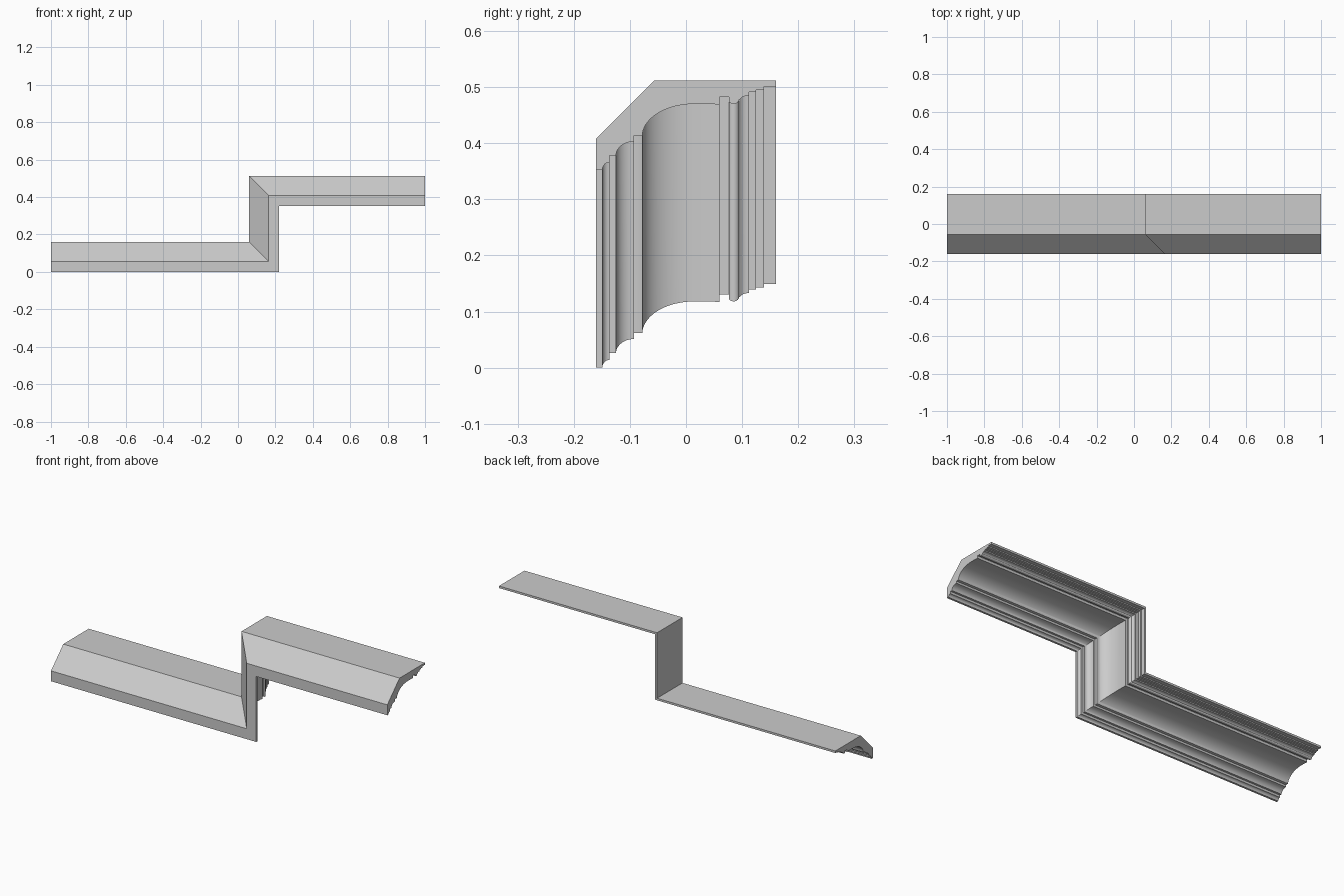
import bpy, bmesh, math

if "Cube" in bpy.data.objects:
    bpy.data.objects.remove(bpy.data.objects["Cube"])


def arc(cy, ch, ry, rh, a0, a1, n=10):
    """Points (y, h) on an elliptical arc, angles in degrees."""
    out = []
    for i in range(n + 1):
        a = math.radians(a0 + (a1 - a0) * i / n)
        out.append((cy + ry * math.cos(a), ch + rh * math.sin(a)))
    return out


# Moulded underside, running from the front lip to the back edge
profile = [(-0.16, 0.0), (-0.149, 0.0)]
profile += arc(-0.136, 0.001, 0.013, 0.013, 175, 90, 6)       # small cove
profile += [(-0.136, 0.026)]
profile += [(-0.125, 0.026)]
profile += arc(-0.093, 0.025, 0.032, 0.026, 175, 90, 8)       # second cove
profile += [(-0.093, 0.062), (-0.078, 0.062)]
profile += arc(0.015, 0.060, 0.093, 0.058, 178, 90, 18)       # main cove
profile += [(0.04, 0.118), (0.06, 0.117), (0.06, 0.130), (0.077, 0.130)]
profile += arc(0.085, 0.127, 0.010, 0.009, 215, 350, 8)       # bead
profile += arc(0.112, 0.124, 0.016, 0.009, 165, 90, 6)        # back cove
profile += [(0.112, 0.139), (0.125, 0.139), (0.125, 0.143),
            (0.139, 0.143), (0.139, 0.149), (0.16, 0.149)]
# Flat top and front chamfer
profile += [(0.16, 0.16), (-0.056, 0.16), (-0.16, 0.056)]

# Mitred stations along the stepped path
RISE, CORNER = 0.352, 0.22
stations = [
    lambda y, h: (-1, y, h),
    lambda y, h: (CORNER - h, y, h),
    lambda y, h: (CORNER - h, y, RISE + h),
    lambda y, h: (1, y, RISE + h),
]

bm = bmesh.new()
rings = [[bm.verts.new(s(y, h)) for y, h in profile] for s in stations]
n = len(profile)
for a, b in zip(rings, rings[1:]):
    for i in range(n):
        j = (i + 1) % n
        bm.faces.new((a[i], a[j], b[j], b[i]))
# End caps
bm.faces.new(rings[0])
bm.faces.new(rings[-1])
bmesh.ops.recalc_face_normals(bm, faces=bm.faces)

mesh = bpy.data.meshes.new("stepped_crown_moulding")
bm.to_mesh(mesh)
bm.free()
obj = bpy.data.objects.new("stepped_crown_moulding", mesh)
bpy.context.collection.objects.link(obj)
bpy.context.view_layer.objects.active = obj
obj.select_set(True)
bpy.ops.object.shade_smooth_by_angle(angle=math.radians(30))
